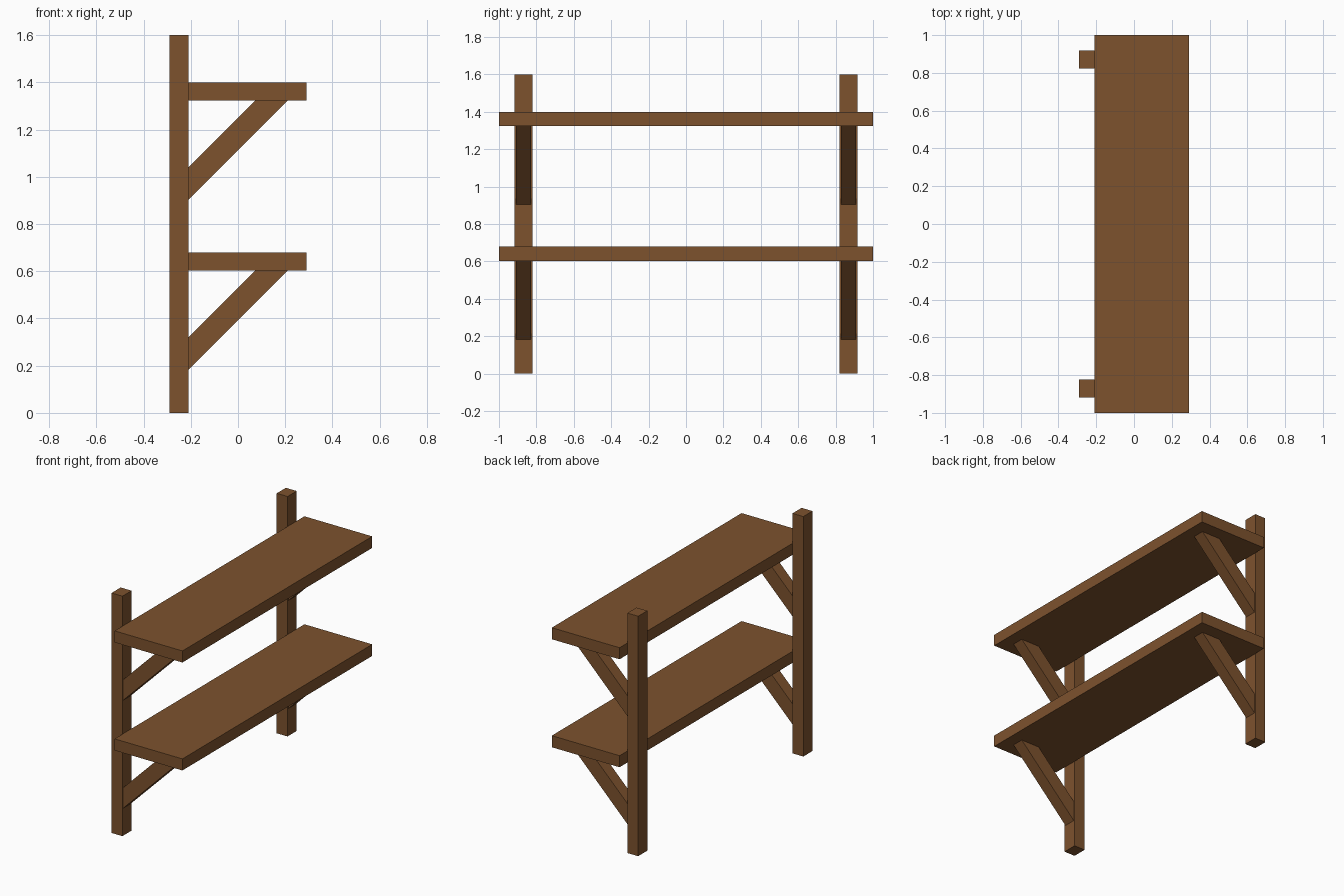
import bpy

if "Cube" in bpy.data.objects:
    bpy.data.objects.remove(bpy.data.objects["Cube"])

wood = bpy.data.materials.new("brown wood")
wood.diffuse_color = (0.205, 0.085, 0.027, 1)
wood.use_nodes = True
wood.node_tree.nodes["Principled BSDF"].inputs["Base Color"].default_value = wood.diffuse_color


def prism(name, profile, y0, y1):
    """Extrude an x-z profile (counter-clockwise seen from the front) from y0 to y1."""
    n = len(profile)
    verts = [(x, y, z) for y in (y0, y1) for x, z in profile]
    faces = [tuple(range(n)), tuple(range(2 * n - 1, n - 1, -1))]
    faces += [(i, i + n, (i + 1) % n + n, (i + 1) % n) for i in range(n)]
    mesh = bpy.data.meshes.new(name)
    mesh.from_pydata(verts, [], faces)
    mesh.materials.append(wood)
    obj = bpy.data.objects.new(name, mesh)
    bpy.context.collection.objects.link(obj)
    return obj


def rect(x0, x1, z0, z1):
    return [(x0, z0), (x1, z0), (x1, z1), (x0, z1)]


BACK, JOIN, EDGE = -0.29, -0.21, 0.29   # post back, post/shelf joint, shelf edge

# Upright posts
for side, y in (("front", -0.87), ("rear", 0.87)):
    prism(side + "_post", rect(BACK, JOIN, 0, 1.6), y - 0.048, y + 0.048)

# Shelves, each on two diagonal braces
for level, z in (("lower", 0.603), ("upper", 1.323)):
    prism(level + "_shelf", rect(JOIN, EDGE, z, z + 0.077), -1, 1)
    brace = [(JOIN, z - 0.42), (JOIN + 0.42, z), (JOIN + 0.283, z), (JOIN, z - 0.283)]
    for side, y in (("front", -0.87), ("rear", 0.87)):
        prism(f"{level}_{side}_brace", brace, y - 0.04, y + 0.04)
